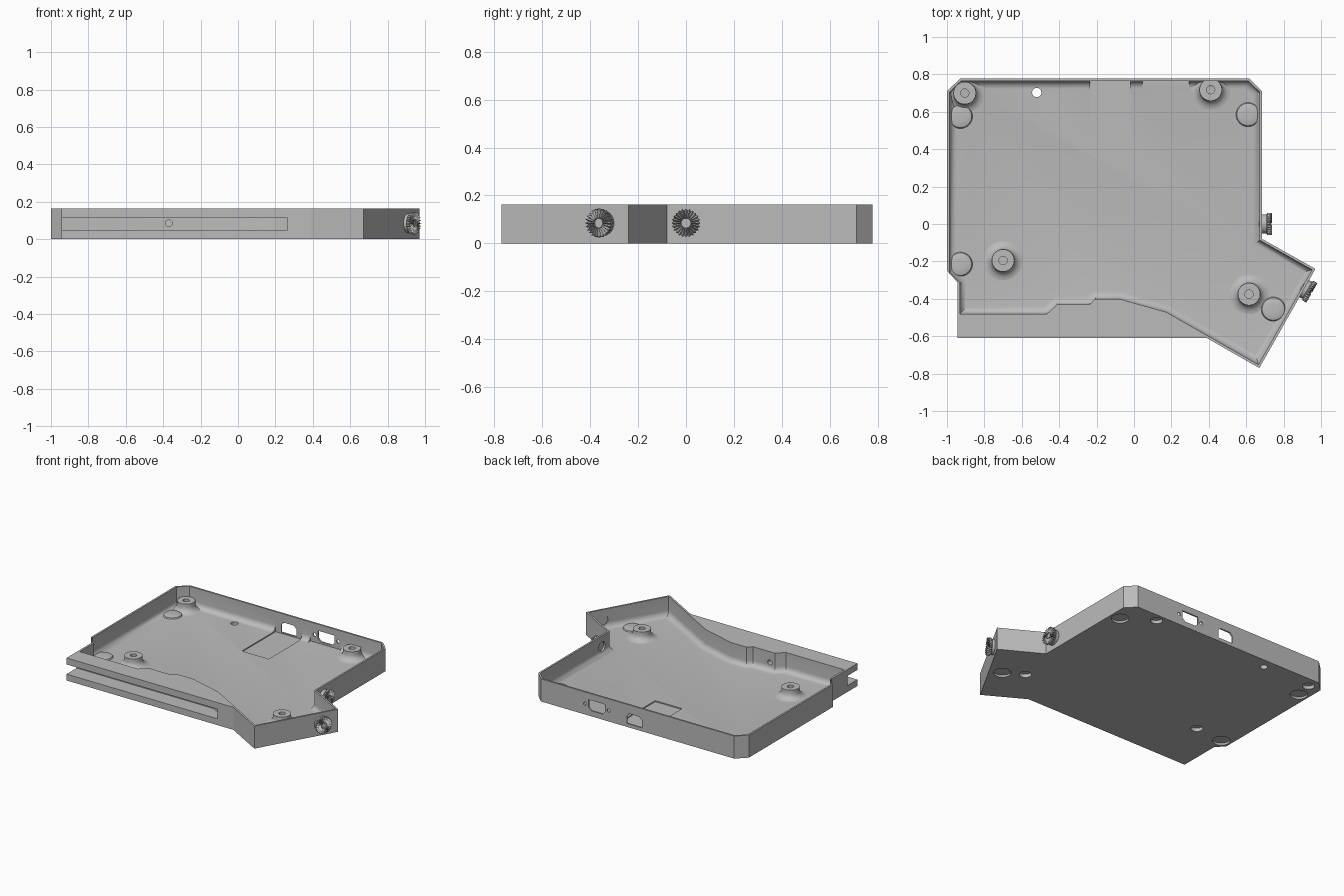
import bpy, bmesh
from math import sin, cos, pi, atan2
from mathutils import Vector, Matrix

cube = bpy.data.objects.get("Cube")
if cube:
    bpy.data.objects.remove(cube, do_unlink=True)

grey = bpy.data.materials.new("light grey plastic")
grey.use_nodes = True
GREY = (0.5, 0.5, 0.5, 1)
grey.diffuse_color = GREY
grey.node_tree.nodes["Principled BSDF"].inputs["Base Color"].default_value = GREY

HEIGHT, FLOOR = 0.163, 0.025


def loft(name, rings, closed=False, matrix=Matrix()):
    """Skin equal-length rings of points; cap the ends or close the loop."""
    bm = bmesh.new()
    loops = [[bm.verts.new(matrix @ Vector(p)) for p in ring] for ring in rings]
    n = len(loops[0])
    pairs = list(zip(loops, loops[1:]))
    if closed:
        pairs.append((loops[-1], loops[0]))
    for a, b in pairs:
        for i in range(n):
            j = (i + 1) % n
            bm.faces.new((a[i], a[j], b[j], b[i]))
    if not closed:
        bm.faces.new(loops[0])
        bm.faces.new(loops[-1])
    bmesh.ops.recalc_face_normals(bm, faces=bm.faces)
    mesh = bpy.data.meshes.new(name)
    bm.to_mesh(mesh)
    bm.free()
    mesh.materials.append(grey)
    obj = bpy.data.objects.new(name, mesh)
    bpy.context.collection.objects.link(obj)
    return obj


def prism(name, outline, z0, z1, matrix=Matrix()):
    return loft(name, [[(x, y, z) for x, y in outline] for z in (z0, z1)], matrix=matrix)


def box(x0, x1, y0, y1, z0, z1):
    return prism("cutter", [(x0, y0), (x1, y0), (x1, y1), (x0, y1)], z0, z1)


def circle(r, z, n=32):
    return [(r * cos(2 * pi * i / n), r * sin(2 * pi * i / n), z) for i in range(n)]


def lathe(name, profile, matrix=Matrix(), closed=False):
    return loft(name, [circle(r, z) for r, z in profile], closed, matrix)


def rod(r, z0, z1, matrix):
    return lathe("cutter", [(r, z0), (r, z1)], matrix)


def inset(points, d):
    """Move every edge of a clockwise outline inward by d."""
    pts = [Vector(p) for p in points]
    result = []
    for i, p in enumerate(pts):
        a = (p - pts[i - 1]).normalized()
        b = (pts[(i + 1) % len(pts)] - p).normalized()
        na, nb = Vector((a.y, -a.x)), Vector((b.y, -b.x))
        result.append(p + (na + nb) * d / (1 + na.dot(nb)))
    return result


def carve(obj, cutter, operation="DIFFERENCE"):
    mod = obj.modifiers.new("carve", "BOOLEAN")
    mod.object, mod.operation, mod.solver = cutter, operation, "EXACT"
    bpy.context.view_layer.objects.active = obj
    bpy.ops.object.modifier_apply(modifier=mod.name)
    bpy.data.objects.remove(cutter, do_unlink=True)


def smooth(obj):
    bpy.ops.object.select_all(action="DESELECT")
    obj.select_set(True)
    bpy.context.view_layer.objects.active = obj
    bpy.ops.object.shade_smooth_by_angle(angle=0.5)


def at(x, y, z=0):
    return Matrix.Translation((x, y, z))


# Outer shell
outer = [(-1, .71), (-.93, .777), (.617, .777), (.685, .71), (.685, -.08), (.97, -.24),
         (.67, -.77), (.39, -.61), (-.945, -.61), (-.945, -.31), (-1, -.25)]
tray = prism("tray", outer, 0, HEIGHT)

# Cavity with a rounded edge along the floor
inner = [(-.987, .705), (-.925, .764), (.612, .764), (.672, .705), (.672, -.087),
         (.952, -.245), (.665, -.752), (.39, -.595), (.17, -.47), (-.08, -.4),
         (-.205, -.4), (-.235, -.43), (-.41, -.43), (-.465, -.48), (-.93, -.48),
         (-.93, -.315), (-.987, -.257)]
R = 0.04
sections = [(HEIGHT + .05, 0)]
sections += [(FLOOR + R - R * sin(k * pi / 12), R - R * cos(k * pi / 12)) for k in range(7)]
carve(tray, loft("cutter", [[(p.x, p.y, z) for p in inset(inner, d)] for z, d in sections]))

# Rail slot along the front, open at its right end, with a small hole behind
slot = [(-1.05, -.495), (.15, -.495), (.262, -.55), (.262, -.7), (-1.05, -.7)]
carve(tray, prism("cutter", slot, .046, .116))
along_y = Matrix.Rotation(-pi / 2, 4, "X")
carve(tray, rod(.018, 0, .2, at(-.37, -.58, .085) @ along_y))

# Pockets behind the ports, then the ports and their screw holes
carve(tray, box(-.235, -.02, .38, .766, .017, .12))
carve(tray, box(.045, .295, .7, .766, FLOOR + .0005, .12))
upright = Matrix.Rotation(pi / 2, 4, "X")
port_wide = [(.105, .115), (.235, .115), (.235, .06), (.215, .04), (.125, .04), (.105, .06)]
port_small = [(-.19, .025), (-.19, .08), (-.17, .1), (-.09, .1), (-.07, .08), (-.07, .025)]
for port in (port_wide, port_small):
    carve(tray, prism("cutter", port, -.85, -.7, upright))
for x in (.075, .265):
    carve(tray, rod(.012, 0, .12, at(x, .72, .078) @ along_y))

# Floor vent hole
carve(tray, rod(.025, -.1, .1, at(-.52, .703)))

# Screw standoffs with flared feet, trimmed by the walls
standoff = [(.04, 0), (.04, .045), (.022, .045), (.022, .09), (.06, .09), (.06, .066),
            (.063, .053), (.07, .042), (.081, .033), (.094, .027), (.108, .0245), (.108, .012)]
for i, (x, y) in enumerate([(-.905, .7), (.41, .718), (-.7, -.195), (.615, -.375)]):
    carve(tray, rod(.04, -.1, .0249, at(x, y)))
    post = lathe(f"standoff_{i + 1}", standoff, at(x, y), closed=True)
    carve(post, prism("cutter", inset(outer, .008), -.1, .3), "INTERSECT")
    smooth(post)

# Round foot recesses underneath, showing as low bumps on the floor
bump = [(.066, .02), (.064, .027), (.06, .033), (.053, .036), (.02, .037)]
for i, (x, y) in enumerate([(-.928, .575), (-.928, -.215), (.61, .585), (.745, -.455)]):
    carve(tray, rod(.058, -.1, .015, at(x, y)))
    dome = lathe(f"foot_bump_{i + 1}", bump, at(x, y))
    carve(dome, prism("cutter", inset(outer, .006), -.1, .3), "INTERSECT")
    smooth(dome)

# Knurled strap knobs on the left side, each over a hole in the wall
TEETH = 24


def knob_ring(r_tip, z_tip, r_gap, z_gap):
    ring = []
    for i in range(2 * TEETH):
        r, z = ((r_tip, z_tip), (r_gap, z_gap))[i % 2]
        a = pi * i / TEETH
        ring.append((r * cos(a), r * sin(a), z))
    return ring


edge = Vector((.67, -.77)) - Vector((.97, -.24))
slant = atan2(edge.x, -edge.y)
for name, x, y, turn in (("knob_back", .684, 0, 0), ("knob_front", .904, -.342, slant)):
    frame = at(x, y, .085) @ Matrix.Rotation(turn, 4, "Z") @ Matrix.Rotation(pi / 2, 4, "Y")
    carve(tray, rod(.035, -.05, .02, frame))
    loft(name, [knob_ring(.052, 0, .052, 0), knob_ring(.052, .025, .052, .025),
                knob_ring(.06, .03, .053, .03), knob_ring(.06, .054, .053, .038),
                knob_ring(.022, .054, .022, .044), knob_ring(.02, .042, .02, .042)],
         matrix=frame)

smooth(tray)
